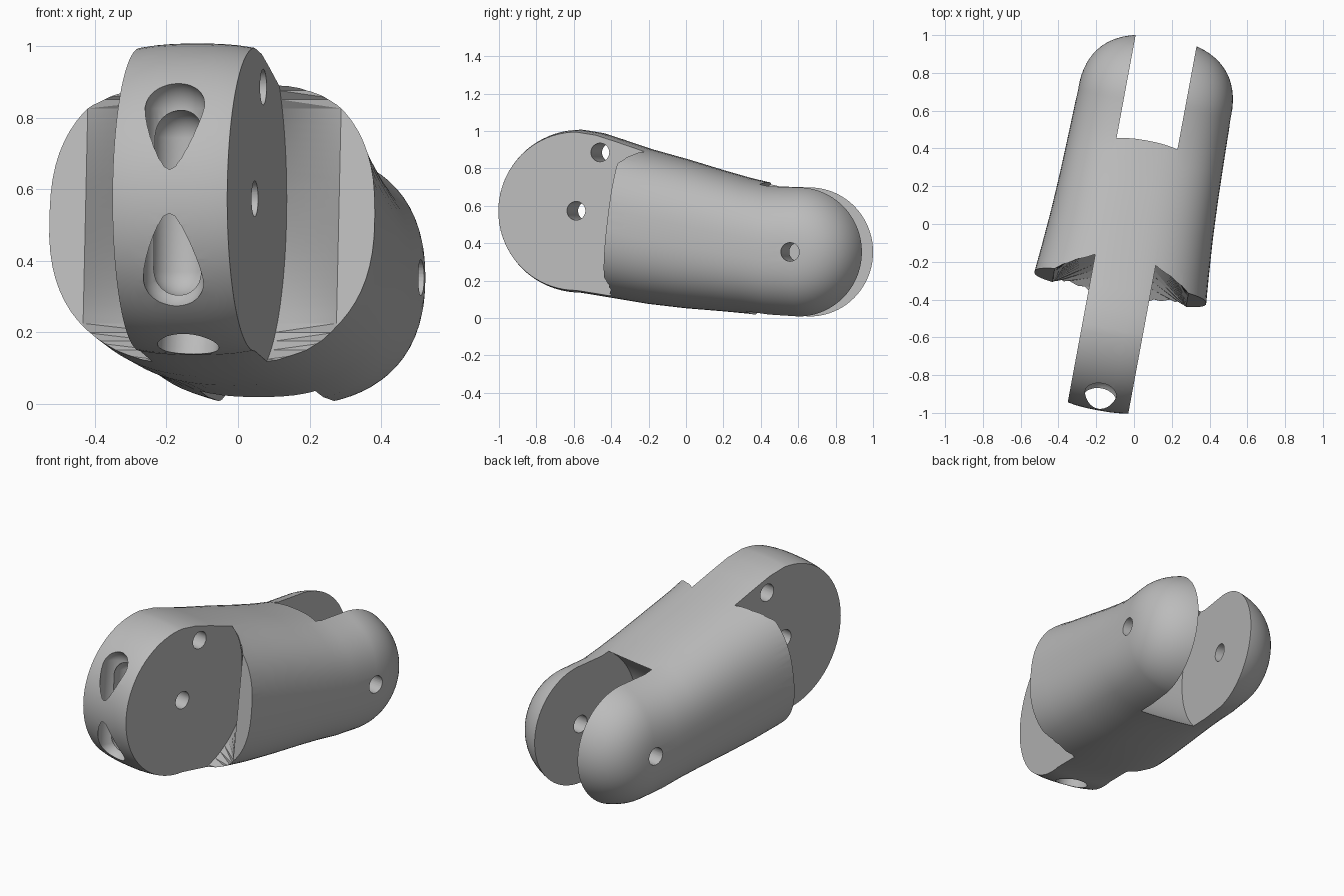
import bpy, bmesh, math
from mathutils import Matrix, Vector

cube = bpy.data.objects.get("Cube")
if cube:
    bpy.data.objects.remove(cube, do_unlink=True)

grey = bpy.data.materials.new("matte grey")
grey.use_nodes = True
colour = (0.5, 0.5, 0.5, 1)
grey.diffuse_color = colour
grey.node_tree.nodes["Principled BSDF"].inputs["Base Color"].default_value = colour

HALF = 0.163                     # half thickness of tongue and fork slot
TONGUE, FORK = (-0.567, 0.573), (0.642, 0.353)   # hinge centres (y, z)


def add_object(name, bm):
    bmesh.ops.triangulate(bm, faces=bm.faces)
    bmesh.ops.recalc_face_normals(bm, faces=bm.faces)
    mesh = bpy.data.meshes.new(name)
    bm.to_mesh(mesh)
    bm.free()
    obj = bpy.data.objects.new(name, mesh)
    bpy.context.collection.objects.link(obj)
    return obj


def loft(loops):
    """Skin between equal closed loops of points."""
    bm = bmesh.new()
    rows = [[bm.verts.new(p) for p in loop] for loop in loops]
    for a, b in zip(rows, rows[1:]):
        for i in range(len(a)):
            j = (i + 1) % len(a)
            bm.faces.new((a[i], a[j], b[j], b[i]))
    return bm, rows


def power(value, n):
    return math.copysign(abs(value) ** n, value)


def ring(y, z_mid, half_w, half_h, swing=0):
    """Rounded cross-section; swing folds it about the hinge axis to dome an end."""
    pts = []
    for i in range(72):
        a = math.tau * i / 72
        x = half_w * power(math.cos(a), 2 / 2.5)
        r = half_h * power(math.sin(a), 2 / 2.5)
        pts.append((x, y + abs(r) * math.sin(swing), z_mid + r * math.cos(swing)))
    return pts


def make_body():
    # y, bottom, top, half width
    stations = [(-0.567, .135, 1.007, .47), (-0.46, .118, .99, .468),
                (-0.35, .1, .955, .463), (-0.2, .075, .905, .45),
                (0, .052, .85, .435), (0.2, .036, .79, .425),
                (0.35, .022, .748, .42), (0.48, .004, .718, .416),
                (0.642, -.007, .713, .412)]
    dome = [math.radians(90 * j / 20) for j in range(1, 21)]
    loops = []
    for k, (y, low, high, w) in enumerate(stations):
        shape = (y, (low + high) / 2, w, (high - low) / 2)
        if k == 0:
            loops += [ring(*shape, -s) for s in reversed(dome)]
        loops.append(ring(*shape))
        if k == len(stations) - 1:
            loops += [ring(*shape, s) for s in dome]
    bm, _ = loft(loops)
    bmesh.ops.remove_doubles(bm, verts=bm.verts, dist=0.0004)
    return add_object("finger_link", bm)


def side_pocket(name, side):
    """Removes the flank beside the tongue, leaving a scooped back wall."""
    loops = []
    for k in range(61):
        z = -0.2 + 1.5 * k / 60
        scoop = TONGUE[0] + math.sqrt(max(0, 0.49 ** 2 - (z - TONGUE[1]) ** 2))
        lip = -0.345 + 0.12 * (z - 0.5)
        plan = ((HALF, -1.4), (HALF, scoop), (0.36, lip), (0.7, lip), (0.7, -1.4))
        loops.append([(side * x, y, z) for x, y in plan])
    bm, rows = loft(loops)
    bm.faces.new(rows[0])
    bm.faces.new(rows[-1])
    return add_object(name, bm)


def rod(name, start, end, radius, sides=32, ball=False):
    """Cylinder between two points, with round ends if ball is set."""
    a, b = Vector(start), Vector(end)
    turn = (b - a).to_track_quat('Z', 'Y').to_matrix().to_4x4()
    bm = bmesh.new()
    if ball:
        bmesh.ops.create_uvsphere(bm, u_segments=sides, v_segments=17, radius=radius)
        for v in bm.verts:
            v.co.z += math.copysign((b - a).length / 2, v.co.z)
    else:
        bmesh.ops.create_cone(bm, cap_ends=True, segments=sides, radius1=radius,
                              radius2=radius, depth=(b - a).length)
    bm.transform(Matrix.Translation((a + b) / 2) @ turn)
    return add_object(name, bm)


def cross_hole(name, y, z, radius, half, sides=32):
    return rod(name, (-half, y, z), (half, y, z), radius, sides)


def volume(mesh):
    bm = bmesh.new()
    bm.from_mesh(mesh)
    size = bm.calc_volume()
    bm.free()
    return size


def cut(obj, cutter):
    """Subtract the cutter, trying solvers until one really removes material."""
    cutter.hide_render = True
    before = volume(obj.data)
    for solver in ('MANIFOLD', 'EXACT', 'FLOAT'):
        mod = obj.modifiers.new("cut", 'BOOLEAN')
        mod.operation = 'DIFFERENCE'
        mod.solver = solver
        mod.object = cutter
        bpy.context.view_layer.update()
        graph = bpy.context.evaluated_depsgraph_get()
        result = bpy.data.meshes.new_from_object(obj.evaluated_get(graph))
        obj.modifiers.clear()
        if 0.5 * before < volume(result) < before - 0.00005:
            obj.data = result
            break
    bpy.data.objects.remove(cutter, do_unlink=True)


body = make_body()
cut(body, side_pocket("left_pocket", 1))
cut(body, side_pocket("right_pocket", -1))
cut(body, cross_hole("fork_slot", 0.66, 0.345, 0.435, HALF + 0.001, 96))
cut(body, cross_hole("fork_pin_hole", *FORK, 0.05, 0.8))
cut(body, cross_hole("tongue_pin_hole", *TONGUE, 0.05, 0.8))
cut(body, cross_hole("upper_pin_hole", -0.437, 0.885, 0.05, 0.8))
# Cable groove in the nose and its outlet underneath
cut(body, rod("groove", (0, -0.925, 0.35), (0, -0.9, 0.82), 0.086, ball=True))
cut(body, rod("groove_depth", (0, -0.83, 0.38), (0, -0.81, 0.74), 0.08, ball=True))
cut(body, rod("outlet", (0, -0.76, 0.03), (0, -0.63, 0.36), 0.086))

# Turn the whole link slightly about the vertical
mesh = body.data
mesh.transform(Matrix.Translation((-0.01, 0, 0)) @ Matrix.Rotation(math.radians(-10.5), 4, 'Z'))
mesh.materials.clear()
mesh.materials.append(grey)
for o in bpy.context.selected_objects:
    o.select_set(False)
body.select_set(True)
bpy.context.view_layer.objects.active = body
bpy.ops.object.shade_smooth_by_angle(angle=math.radians(30))
